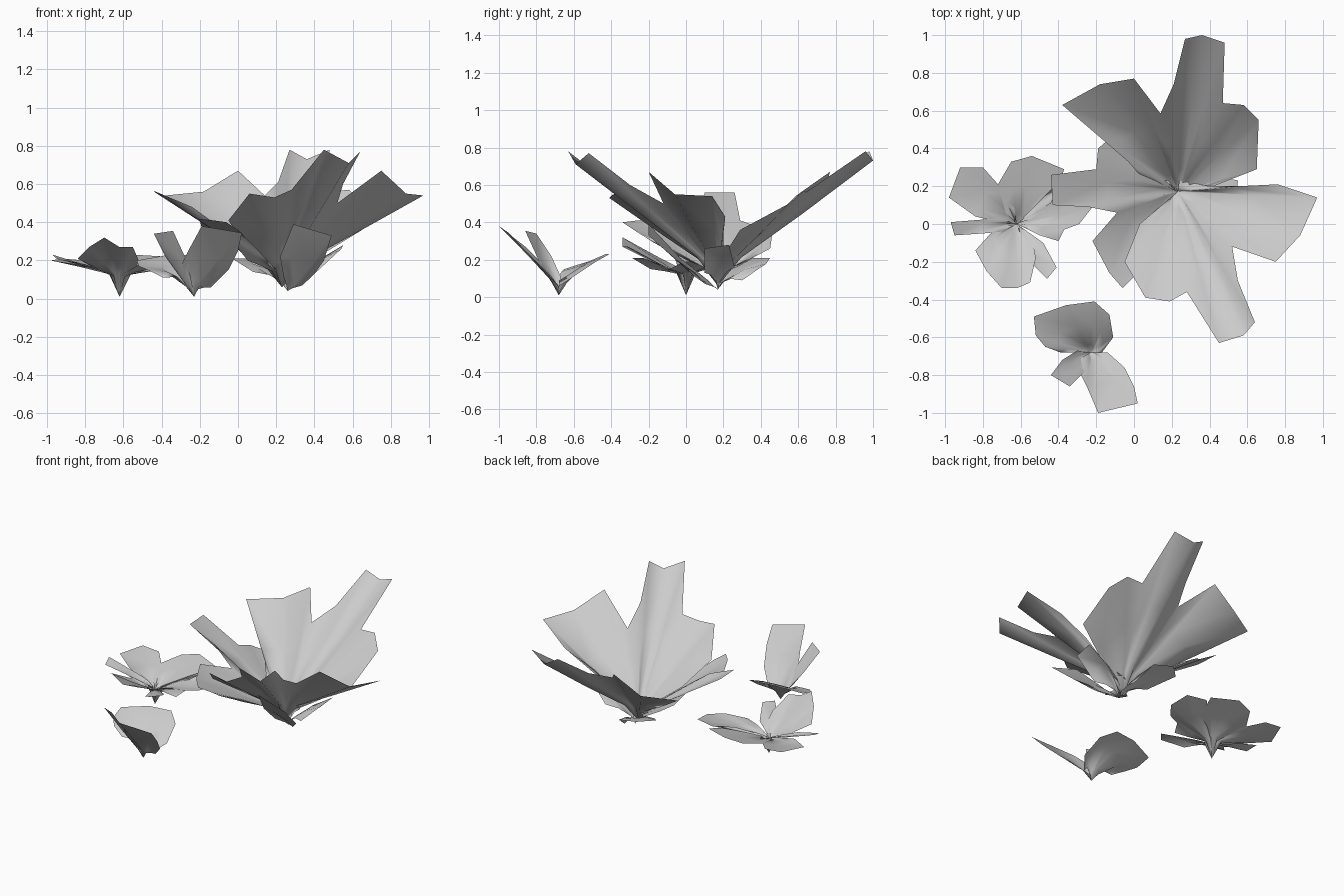
import bpy
from mathutils import Vector


def leaf(name, base, outline, lift=0.03, stalk=0.03):
    """Lobed leaf blade: fans from its stalk to the outline through lifted rings."""
    b = Vector(base)
    n = len(outline)
    verts = [b]
    for t, dz in ((0.15, stalk), (0.55, lift), (1.0, 0.0)):
        for p in outline:
            v = b.lerp(Vector(p), t)
            v.z += dz
            verts.append(v)
    faces = [(0, 1 + i, 2 + i) for i in range(n - 1)]
    for r in range(2):
        for i in range(n - 1):
            a = 1 + r * n + i
            faces.append((a, a + n, a + n + 1, a + 1))
    me = bpy.data.meshes.new(name)
    me.from_pydata(verts, [], faces)
    me.shade_smooth()
    ob = bpy.data.objects.new(name, me)
    bpy.context.collection.objects.link(ob)
    return ob


# Large plant: three broad lobed leaves
big = (0.23, 0.17, 0.06)
leaf("large_back_leaf", big, [
    (0.42, 0.20, 0.22), (0.65, 0.29, 0.36), (0.66, 0.55, 0.50), (0.58, 0.63, 0.57),
    (0.47, 0.64, 0.56), (0.48, 0.96, 0.78), (0.36, 1.0, 0.73), (0.27, 0.98, 0.78),
    (0.21, 0.74, 0.61), (0.14, 0.585, 0.54), (0.0, 0.77, 0.67), (-0.18, 0.74, 0.56),
    (-0.38, 0.63, 0.54), (-0.03, 0.33, 0.33), (0.03, 0.26, 0.24)], 0.02, 0.05)
leaf("large_front_leaf", big, [
    (0.24, 0.23, 0.14), (0.40, 0.20, 0.22), (0.55, 0.20, 0.34), (0.76, 0.21, 0.43), (0.97, 0.14, 0.54),
    (0.88, -0.06, 0.55), (0.75, -0.20, 0.67), (0.52, -0.12, 0.50), (0.55, -0.30, 0.60),
    (0.64, -0.52, 0.77), (0.58, -0.59, 0.71), (0.45, -0.63, 0.78), (0.28, -0.36, 0.57),
    (0.19, -0.41, 0.53), (0.06, -0.39, 0.55), (-0.05, -0.20, 0.41), (0.03, 0.0, 0.28)], 0.03, 0.06)
leaf("large_left_leaf", big, [
    (0.08, 0.30, 0.18), (0.0, 0.45, 0.26), (-0.12, 0.46, 0.33), (-0.19, 0.40, 0.37),
    (-0.20, 0.29, 0.41), (-0.44, 0.26, 0.56), (-0.43, 0.10, 0.56), (-0.24, 0.09, 0.48),
    (-0.09, 0.06, 0.37), (-0.22, -0.09, 0.42), (-0.13, -0.26, 0.41), (-0.06, -0.34, 0.40),
    (0.0, -0.28, 0.36), (-0.02, -0.17, 0.29), (0.05, 0.0, 0.20)], 0.03, 0.05)

# Large plant: small lower leaves
low = (0.26, 0.17, 0.04)
leaf("small_right_leaf", low, [
    (0.42, 0.26, 0.16), (0.55, 0.23, 0.28), (0.54, 0.10, 0.26), (0.40, 0.10, 0.13)])
leaf("small_front_leaf", low, [
    (0.40, 0.05, 0.13), (0.45, -0.05, 0.20), (0.49, -0.20, 0.33), (0.29, -0.20, 0.39),
    (0.22, -0.04, 0.22)], -0.02, 0.0)
leaf("small_back_leaf", low, [
    (0.25, 0.30, 0.09), (0.20, 0.43, 0.18), (0.06, 0.45, 0.21), (-0.03, 0.36, 0.21),
    (0.08, 0.22, 0.14)])

# Medium plant on the left
mid = (-0.62, 0.0, 0.01)
leaf("medium_back_left_leaf", mid, [
    (-0.64, 0.12, 0.15), (-0.72, 0.21, 0.18), (-0.80, 0.30, 0.20), (-0.92, 0.30, 0.21),
    (-0.98, 0.14, 0.20), (-0.84, 0.04, 0.18), (-0.72, 0.01, 0.14)], 0.05, 0.09)
leaf("medium_back_leaf", mid, [
    (-0.54, 0.03, 0.14), (-0.43, 0.10, 0.17), (-0.37, 0.29, 0.22), (-0.54, 0.36, 0.23),
    (-0.65, 0.33, 0.21), (-0.72, 0.21, 0.18), (-0.68, 0.06, 0.14)], 0.05, 0.09)
leaf("medium_right_leaf", mid, [
    (-0.50, -0.06, 0.14), (-0.40, -0.09, 0.15), (-0.37, -0.03, 0.18), (-0.29, 0.0, 0.19),
    (-0.22, 0.09, 0.20), (-0.24, 0.22, 0.22), (-0.37, 0.25, 0.22), (-0.44, 0.11, 0.18)], 0.05, 0.09)
leaf("medium_left_leaf", mid, [
    (-0.72, 0.03, 0.15), (-0.97, 0.01, 0.23), (-0.95, -0.06, 0.21), (-0.80, -0.05, 0.18),
    (-0.70, -0.04, 0.14)], 0.05, 0.09)
leaf("medium_front_leaf", mid, [
    (-0.75, -0.04, 0.16), (-0.84, -0.14, 0.21), (-0.78, -0.25, 0.27), (-0.70, -0.34, 0.32),
    (-0.62, -0.34, 0.27), (-0.55, -0.31, 0.27), (-0.52, -0.18, 0.20), (-0.54, -0.07, 0.14)], 0.04, 0.08)
leaf("medium_front_right_leaf", mid, [
    (-0.56, -0.19, 0.15), (-0.46, -0.29, 0.21), (-0.41, -0.23, 0.21), (-0.48, -0.10, 0.15)], 0.05, 0.09)

# Young plant at the front
young = (-0.23, -0.68, 0.01)
leaf("young_back_leaf", young, [
    (-0.17, -0.68, 0.06), (-0.11, -0.60, 0.11), (-0.13, -0.48, 0.19), (-0.21, -0.41, 0.23),
    (-0.36, -0.43, 0.23), (-0.53, -0.49, 0.20), (-0.52, -0.59, 0.17), (-0.47, -0.65, 0.15),
    (-0.39, -0.68, 0.11)], 0.05, 0.03)
leaf("young_front_leaf", young, [
    (-0.14, -0.68, 0.06), (-0.05, -0.76, 0.15), (0.0, -0.86, 0.25), (0.02, -0.95, 0.345),
    (-0.19, -1.0, 0.38), (-0.25, -0.86, 0.27), (-0.29, -0.78, 0.19), (-0.28, -0.71, 0.10)], 0.02, 0.03)
leaf("young_left_leaf", young, [
    (-0.26, -0.78, 0.18), (-0.34, -0.86, 0.355), (-0.44, -0.80, 0.34), (-0.38, -0.72, 0.22),
    (-0.30, -0.67, 0.11)], 0.0, 0.01)
